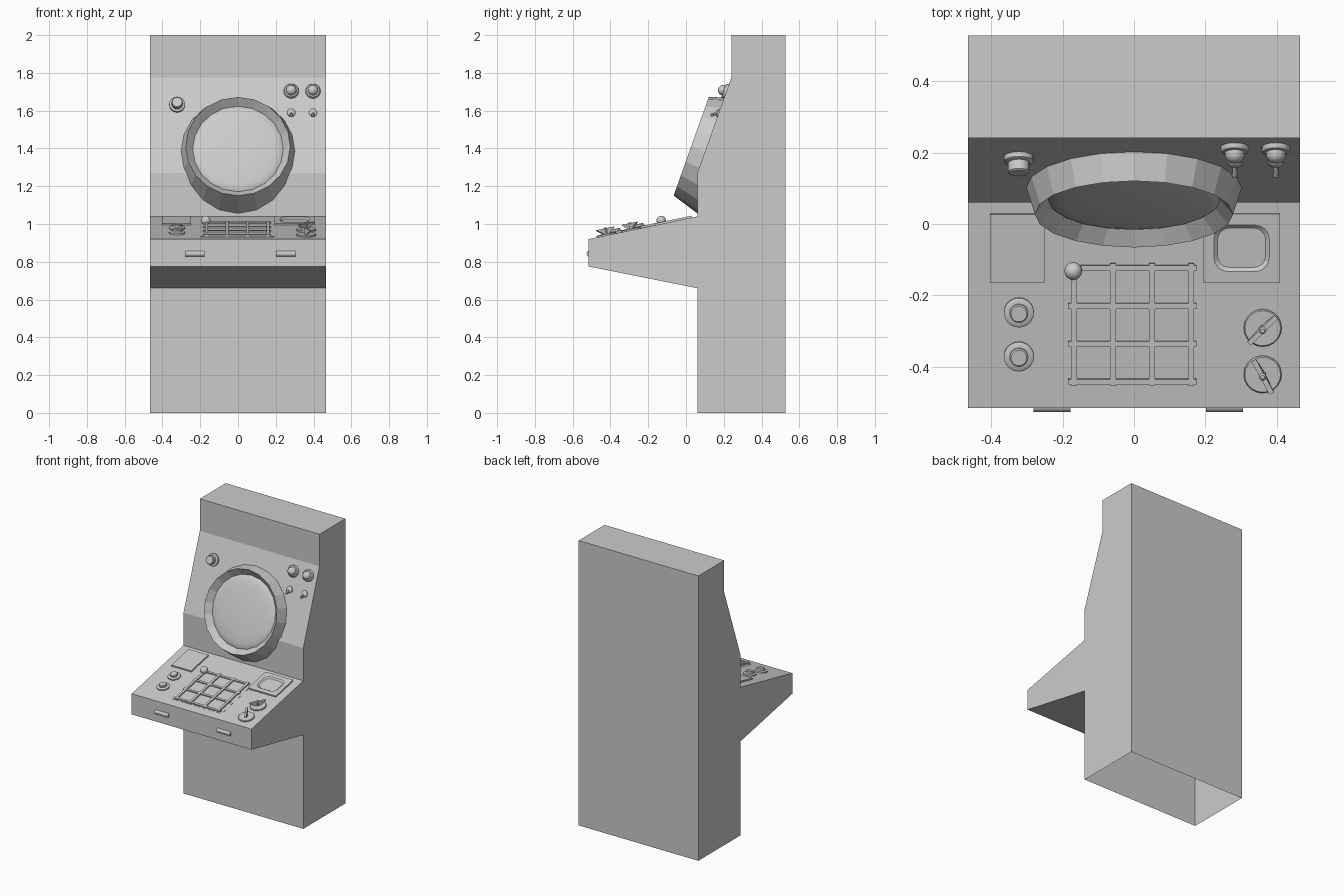
import bpy, bmesh
from math import sin, cos, pi, radians, atan2
from mathutils import Matrix, Vector

if "Cube" in bpy.data.objects:
    bpy.data.objects.remove(bpy.data.objects["Cube"])

W = 0.465                                # cabinet half width
DESK_A = atan2(0.12, 0.575)              # desk slope
PANEL_A = atan2(0.505, 0.18)             # display panel slope


def desk(x, y):
    """Frame on the desk surface, z along its normal."""
    return Matrix.Translation((x, y, 1.04 + (y - 0.06) * 0.12 / 0.575)) @ Matrix.Rotation(DESK_A, 4, 'X')


def panel(x, z):
    """Frame on the sloping display panel."""
    return Matrix.Translation((x, 0.06 + (z - 1.27) * 0.18 / 0.505, z)) @ Matrix.Rotation(PANEL_A, 4, 'X')


def finish(name, bm, mat=Matrix(), smooth=False):
    bmesh.ops.remove_doubles(bm, verts=bm.verts, dist=1e-5)
    bmesh.ops.recalc_face_normals(bm, faces=bm.faces)
    me = bpy.data.meshes.new(name)
    bm.to_mesh(me)
    bm.free()
    if smooth:
        me.polygons.foreach_set("use_smooth", [True] * len(me.polygons))
        me.set_sharp_from_angle(angle=radians(35))
    ob = bpy.data.objects.new(name, me)
    ob.matrix_world = mat
    bpy.context.collection.objects.link(ob)
    return ob


def loft(name, rings, mat=Matrix(), smooth=False, caps=True):
    bm = bmesh.new()
    vs = [[bm.verts.new(p) for p in r] for r in rings]
    n = len(vs[0])
    for a, b in zip(vs, vs[1:]):
        for i in range(n):
            j = (i + 1) % n
            bm.faces.new((a[i], a[j], b[j], b[i]))
    if caps:
        bm.faces.new(vs[0])
        bm.faces.new(vs[-1])
    return finish(name, bm, mat, smooth)


def lathe(name, prof, mat, n=16, smooth=True, caps=True):
    rings = [[(r * cos(2 * pi * i / n), r * sin(2 * pi * i / n), z) for i in range(n)] for r, z in prof]
    return loft(name, rings, mat, smooth, caps)


def box(name, size, mat):
    bm = bmesh.new()
    bmesh.ops.create_cube(bm, size=1, matrix=Matrix.Diagonal((*size, 1)))
    return finish(name, bm, mat)


def rounded(w, h, r, z, k=5):
    """Rounded rectangle ring."""
    pts = []
    for c, (sx, sy) in enumerate(((1, 1), (-1, 1), (-1, -1), (1, -1))):
        for i in range(k):
            a = pi / 2 * (c + i / (k - 1))
            pts.append((sx * (w / 2 - r) + r * cos(a), sy * (h / 2 - r) + r * sin(a), z))
    return pts


# Cabinet: side profile extruded across, open underneath
side = [(0.527, 0), (0.527, 2), (0.24, 2), (0.24, 1.775), (0.06, 1.27), (0.06, 1.04),
        (-0.515, 0.92), (-0.515, 0.775), (0.06, 0.66), (0.06, 0)]
cab = loft("cabinet", [[(x, y, z) for y, z in side] for x in (-W, W)])
bm = bmesh.new()
bm.from_mesh(cab.data)
bm.normal_update()
under = [f for f in bm.faces if all(v.co.z < 0.01 for v in f.verts)]
bmesh.ops.delete(bm, geom=under, context='FACES_ONLY')
bm.to_mesh(cab.data)
bm.free()

# Round display: flaring bezel and slightly domed glass
screen = panel(0, 1.385)
lathe("display_bezel", [(0.326, -0.08), (0.277, 0.078), (0.24, 0.036)], screen, 20, False, False)
dome = [(0.24 * cos(pi / 2 * i / 6), 0.036 + 0.022 * sin(pi / 2 * i / 6)) for i in range(6)]
lathe("display_glass", dome + [(0.01, 0.058)], screen, 20)

# Knob on the left of the display
lathe("panel_knob", [(0.042, -0.005), (0.042, 0.014), (0.036, 0.018), (0.03, 0.018),
                     (0.03, 0.045), (0.026, 0.049)], panel(-0.322, 1.63))

# Lamps and toggle switches on the right of the display
for i, x in enumerate((0.282, 0.397)):
    lathe(f"lamp_{i}", [(0.04, -0.005), (0.04, 0.008), (0.036, 0.014), (0.028, 0.016), (0.026, 0.03),
                        (0.018, 0.04), (0.006, 0.045)], panel(x, 1.702))
    base = panel(x, 1.588)
    lathe(f"toggle_base_{i}", [(0.022, -0.003), (0.022, 0.006), (0.014, 0.013), (0.005, 0.015)], base, 12)
    lathe(f"toggle_lever_{i}", [(0.005, 0), (0.009, 0.04), (0.006, 0.045)],
          base @ Matrix.Rotation(radians(35), 4, 'X'), 8)

# Plates at the back of the desk, the right one with a rounded recess
box("left_plate", (0.153, 0.194, 0.02), desk(-0.326, -0.066))
T = 0.01
loft("recessed_plate", [rounded(0.215, 0.196, 0.0005, -0.005), rounded(0.215, 0.196, 0.0005, T),
                        rounded(0.155, 0.133, 0.04, T), rounded(0.135, 0.113, 0.034, 0.002)],
     desk(0.301, -0.066))

# Grid of raised bars on a thin backing
box("grid_backing", (0.39, 0.37, 0.002), desk(-0.003, -0.275))
for i in range(4):
    box(f"grid_bar_long_{i}", (0.016, 0.35, 0.022), desk(-0.168 + 0.1093 * i, -0.28))
    box(f"grid_bar_cross_{i}", (0.36, 0.015, 0.018), desk(-0.005, -0.122 - 0.106 * i))

# Ball marker at the corner of the grid
bm = bmesh.new()
bmesh.ops.create_uvsphere(bm, u_segments=16, v_segments=10, radius=0.025)
finish("ball", bm, desk(-0.17, -0.128) @ Matrix.Translation((0, 0, 0.018)), True)

# Push buttons
for i, y in enumerate((-0.247, -0.37)):
    lathe(f"push_button_{i}", [(0.042, -0.003), (0.042, 0.008), (0.036, 0.012), (0.026, 0.012),
                               (0.026, 0.022), (0.022, 0.025)], desk(-0.322, y), 20)

# Dials with wedge-shaped pointers
for i, (y, deg) in enumerate(((-0.29, 45), (-0.42, -62))):
    m = desk(0.36, y)
    lathe(f"dial_{i}", [(0.053, -0.003), (0.053, 0.006), (0.05, 0.009)], m, 20)
    wedge = [(-0.01, 0.005), (0.01, 0.005), (0.054, 0.034), (0.054, 0.038), (-0.054, 0.038), (-0.054, 0.034)]
    loft(f"dial_pointer_{i}", [[(x, s, z) for x, z in wedge] for s in (-0.007, 0.007)],
         m @ Matrix.Rotation(radians(deg), 4, 'Z'))
    lathe(f"dial_hub_{i}", [(0.01, 0), (0.01, 0.04), (0.006, 0.043)], m, 10)

# Pulls on the front edge
for i, x in enumerate((-0.229, 0.253)):
    rings = [[(sx, 0.012 * cos(a), 0.015 * sin(a)) for a in (2 * pi * k / 12 for k in range(12))]
             for sx in (-0.052, 0.052)]
    loft(f"front_pull_{i}", rings, Matrix.Translation((x, -0.514, 0.843)), True)
